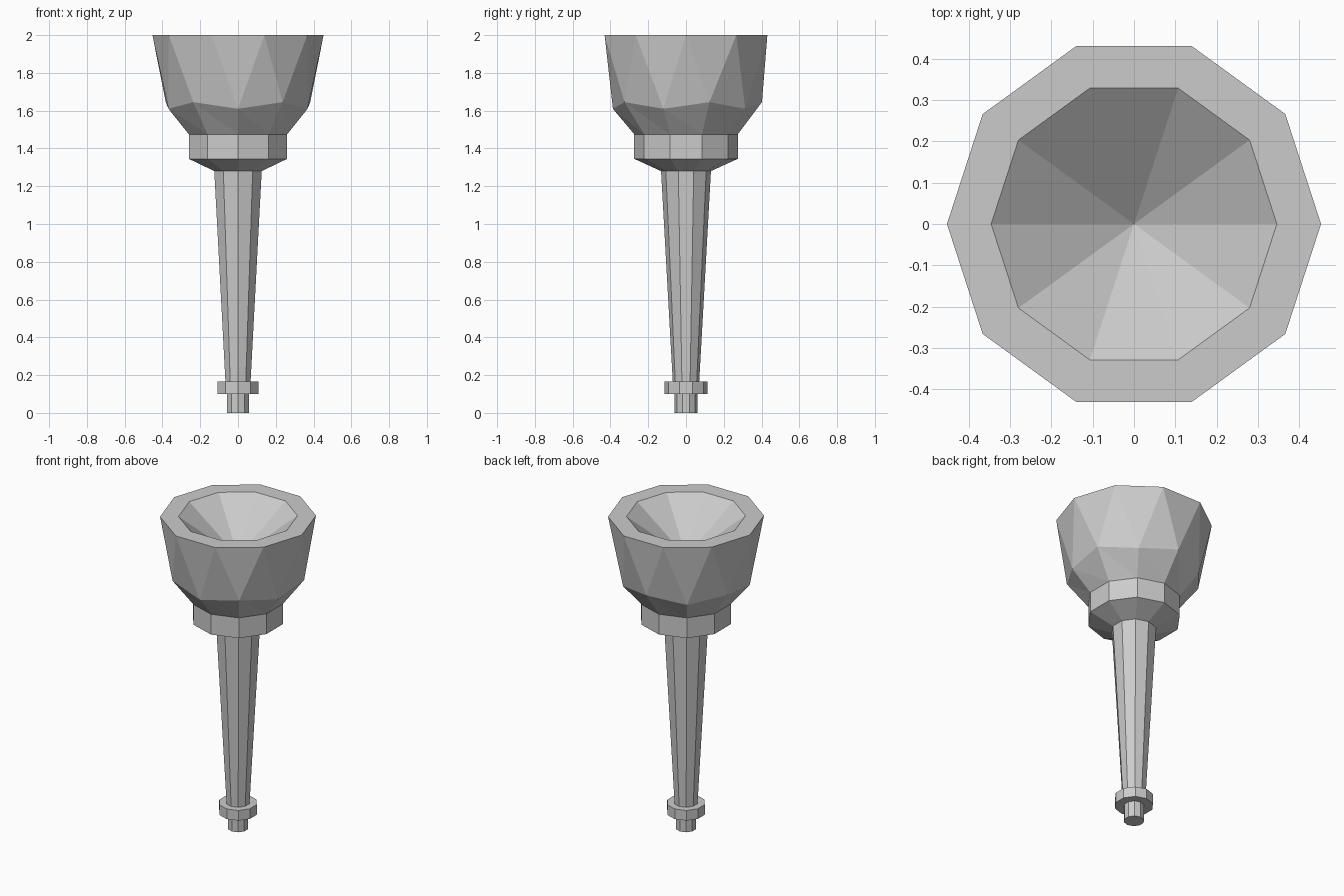
import bpy, bmesh
from math import cos, sin, radians

if "Cube" in bpy.data.objects:
    bpy.data.objects.remove(bpy.data.objects["Cube"])

SIDES = 10


def ring(bm, radius, z, turn=18):
    """Ten-sided ring of vertices; radius and z may be alternating pairs."""
    rs = radius if isinstance(radius, tuple) else (radius, radius)
    zs = z if isinstance(z, tuple) else (z, z)
    out = []
    for k in range(SIDES):
        a = radians(36 * k + turn)
        r = rs[k % 2]
        out.append(bm.verts.new((r * cos(a), r * sin(a), zs[k % 2])))
    return out


def bridge(bm, low, high):
    for k in range(SIDES):
        n = (k + 1) % SIDES
        bm.faces.new((low[k], low[n], high[n], high[k]))


def finish(bm, name):
    mesh = bpy.data.meshes.new(name)
    bm.to_mesh(mesh)
    bm.free()
    obj = bpy.data.objects.new(name, mesh)
    bpy.context.collection.objects.link(obj)


def turned_part(name, profile, cap=False):
    """Loft (radius, z) pairs from bottom to top, optionally closing the bottom."""
    bm = bmesh.new()
    rings = [ring(bm, r, z) for r, z in profile]
    for low, high in zip(rings, rings[1:]):
        bridge(bm, low, high)
    if cap:
        bm.faces.new(rings[0][::-1])
    finish(bm, name)


# Foot: peg and wider ferrule above it
turned_part("foot_ferrule", [(0.06, 0), (0.06, 0.1), (0.114, 0.1),
                             (0.114, 0.165), (0.07, 0.165)], cap=True)
# Tapered handle
turned_part("handle", [(0.07, 0.165), (0.132, 1.28)])
# Collar under the bowl
turned_part("collar", [(0.132, 1.28), (0.274, 1.345), (0.274, 1.475)])

# Faceted bowl: zigzag waist, triangular side facets, flat rim, conical hollow
bm = bmesh.new()
base = ring(bm, 0.274, 1.475)
waist = ring(bm, (0.402, 0.387), (1.645, 1.61))
rim = ring(bm, 0.453, 2.0, turn=0)
lip = ring(bm, 0.346, 2.0, turn=0)
apex = bm.verts.new((0, 0, 1.74))
for k in range(SIDES):
    n = (k + 1) % SIDES
    bm.faces.new((base[k], base[n], waist[k]))
    bm.faces.new((base[n], waist[n], waist[k]))
    bm.faces.new((rim[k], waist[k], rim[n]))
    bm.faces.new((waist[k], waist[n], rim[n]))
    bm.faces.new((lip[k], lip[n], apex))
bridge(bm, rim, lip)
finish(bm, "bowl")
